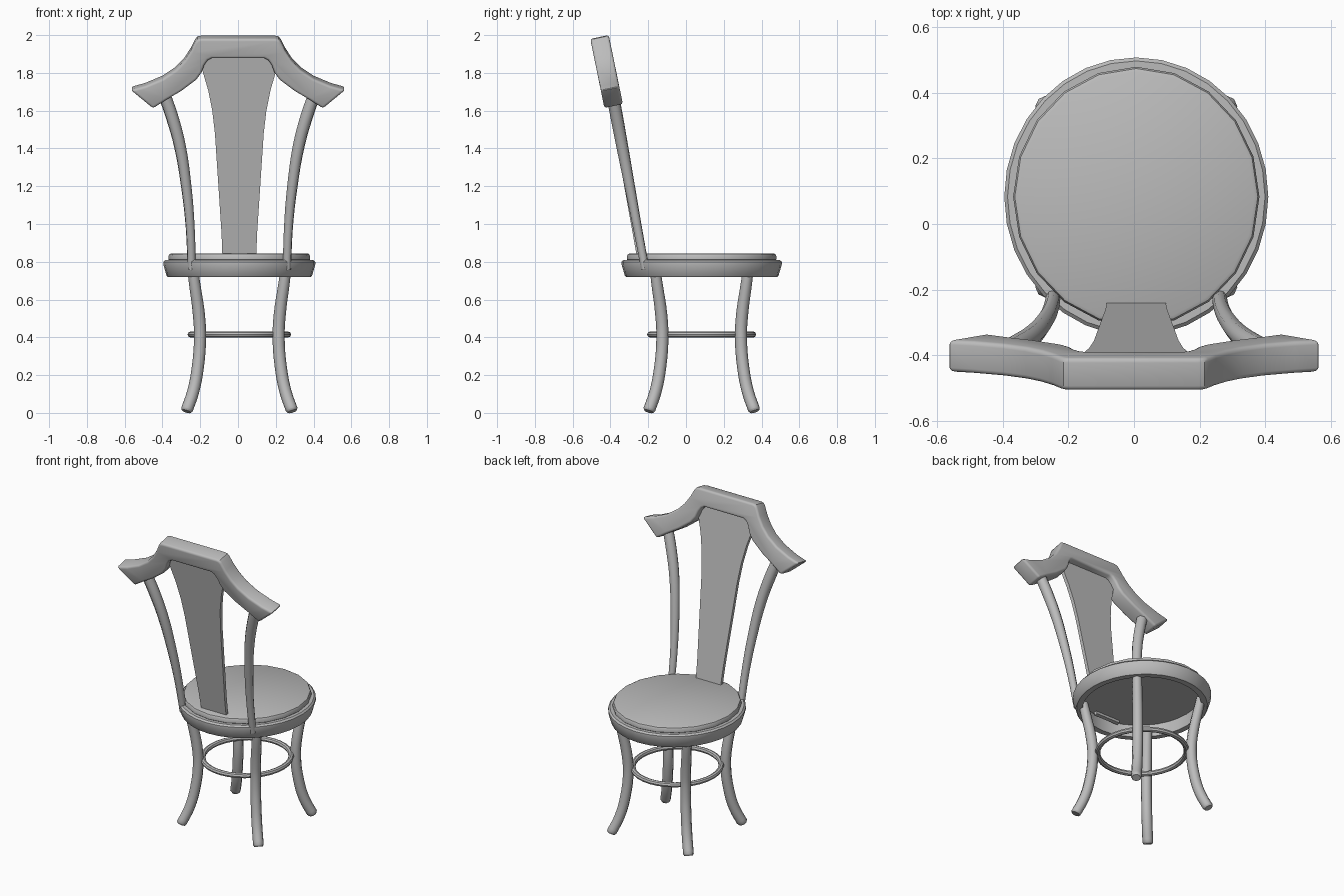
import bpy, bmesh, math
from mathutils import Vector

cube = bpy.data.objects.get("Cube")
if cube:
    bpy.data.objects.remove(cube, do_unlink=True)

# One plain grey finish
grey = bpy.data.materials.new("plain grey")
grey.use_nodes = True
GREY = (0.5, 0.5, 0.5, 1)
grey.diffuse_color = GREY
grey.node_tree.nodes["Principled BSDF"].inputs["Base Color"].default_value = GREY

CX, CY = 0.007, 0.083      # seat centre
STRETCH = 1.055            # the seat is slightly deeper than wide


def add(name, data):
    ob = bpy.data.objects.new(name, data)
    bpy.context.scene.collection.objects.link(ob)
    data.materials.append(grey)
    return ob


def select(ob):
    bpy.ops.object.select_all(action="DESELECT")
    ob.select_set(True)
    bpy.context.view_layer.objects.active = ob


def smooth(ob, degrees=35):
    select(ob)
    bpy.ops.object.shade_smooth_by_angle(angle=math.radians(degrees))


def mesh_object(name, bm):
    bmesh.ops.recalc_face_normals(bm, faces=bm.faces)
    me = bpy.data.meshes.new(name)
    bm.to_mesh(me)
    bm.free()
    return add(name, me)


def lathe(name, profile, sides, closed):
    """Spin an (r, z) profile about the seat centre."""
    bm = bmesh.new()
    vs = [bm.verts.new((r, 0, z)) for r, z in profile]
    pairs = list(zip(vs, vs[1:])) + ([(vs[-1], vs[0])] if closed else [])
    edges = [bm.edges.new(p) for p in pairs]
    bmesh.ops.spin(bm, geom=vs + edges, cent=(0, 0, 0), axis=(0, 0, 1),
                   angle=math.tau, steps=sides)
    bmesh.ops.remove_doubles(bm, verts=bm.verts, dist=0.0005)
    for v in bm.verts:
        v.co = (v.co.x + CX, v.co.y * STRETCH + CY, v.co.z)
    ob = mesh_object(name, bm)
    smooth(ob)


def rod(name, points):
    """Round bent rod through (x, y, z, radius) points."""
    cu = bpy.data.curves.new(name, "CURVE")
    cu.dimensions = "3D"
    cu.bevel_depth = 1
    cu.bevel_resolution = 2
    cu.resolution_u = 4
    cu.use_fill_caps = True
    sp = cu.splines.new("BEZIER")
    sp.bezier_points.add(len(points) - 1)
    for bp, (x, y, z, r) in zip(sp.bezier_points, points):
        bp.co, bp.radius = (x, y, z), r
        bp.handle_left_type = bp.handle_right_type = "AUTO"
    ob = add(name, cu)
    select(ob)
    bpy.ops.object.convert(target="MESH")
    smooth(bpy.context.object, 50)


def leaning_slab(name, half, cx, thick, y_at, slope, bevel):
    """Mirror a half outline, give it thickness and lean it backwards."""
    outline = [(cx + x, z) for x, z in half] + [(cx - x, z) for x, z in reversed(half)]
    normal = Vector((0, 1, slope)).normalized() * thick / 2
    bm = bmesh.new()
    sides = []
    for s in (-1, 1):
        sides.append([bm.verts.new(Vector((x, y_at - slope * (z - 1), z)) + s * normal)
                      for x, z in outline])
        bm.faces.new(sides[-1])
    n = len(outline)
    for i in range(n):
        j = (i + 1) % n
        bm.faces.new((sides[0][i], sides[0][j], sides[1][j], sides[1][i]))
    ob = mesh_object(name, bm)
    if bevel:
        mod = ob.modifiers.new("soft edges", "BEVEL")
        mod.width, mod.segments = bevel, 3
        mod.limit_method, mod.angle_limit = "ANGLE", math.radians(40)
        select(ob)
        bpy.ops.object.modifier_apply(modifier=mod.name)
    smooth(ob)


# Seat rim and cushion
lathe("seat_rim", [(0.345, 0.72), (0.38, 0.72), (0.385, 0.725), (0.402, 0.785),
                   (0.402, 0.8), (0.392, 0.81), (0.345, 0.81)], 32, True)
lathe("seat_cushion", [(0, 0.8), (0.365, 0.8), (0.375, 0.812), (0.375, 0.83),
                       (0.37, 0.84), (0.36, 0.845), (0, 0.845)], 20, False)

# Four splayed legs on the diagonals: (offset, height, radius)
LEG = [(0.247, 0.76, 0.028), (0.236, 0.68, 0.03), (0.214, 0.52, 0.032),
       (0.208, 0.4, 0.032), (0.22, 0.24, 0.032), (0.245, 0.11, 0.032),
       (0.277, 0.018, 0.032), (0.28, 0.008, 0.026)]
for side, sx in (("left", 1), ("right", -1)):
    for end, sy in (("front", -1), ("back", 1)):
        rod(f"{end}_{side}_leg", [(CX + sx * d, CY + sy * d, z, r) for d, z, r in LEG])

# Ring stretcher between the legs
bm = bmesh.new()
bm.free()
lathe("ring_stretcher", [(0.258 + 0.016 * math.cos(a * math.tau / 8),
                          0.415 + 0.016 * math.sin(a * math.tau / 8))
                         for a in range(8)], 32, True)

# Two curved posts carrying the crest: (offset, height, radius)
POST = [(0.252, 0.76, 0.022), (0.26, 0.98, 0.024), (0.281, 1.2, 0.028),
        (0.316, 1.42, 0.032), (0.357, 1.57, 0.034), (0.395, 1.68, 0.034)]
for side, sx in (("left", 1), ("right", -1)):
    rod(f"back_post_{side}", [(CX + sx * d, -0.225 - 0.187 * (z - 0.81), z, r)
                              for d, z, r in POST])

# Central splat, widening upwards
leaning_slab("back_splat", [(0.088, 0.78), (0.094, 0.95), (0.129, 1.48), (0.143, 1.6),
                            (0.165, 1.71), (0.2, 1.83), (0.2, 1.92)],
             CX, 0.022, -0.28, 0.18, 0)

# Crest rail with drooping ends
leaning_slab("crest_rail", [(0.14, 1.885), (0.16, 1.875), (0.178, 1.85), (0.193, 1.81),
                            (0.22, 1.772), (0.3, 1.712), (0.38, 1.665), (0.45, 1.62),
                            (0.568, 1.718), (0.49, 1.74), (0.4, 1.778), (0.33, 1.825),
                            (0.285, 1.872), (0.25, 1.925), (0.228, 1.97), (0.215, 1.986),
                            (0.195, 1.99)],
             0, 0.1, -0.255, 0.205, 0.014)
